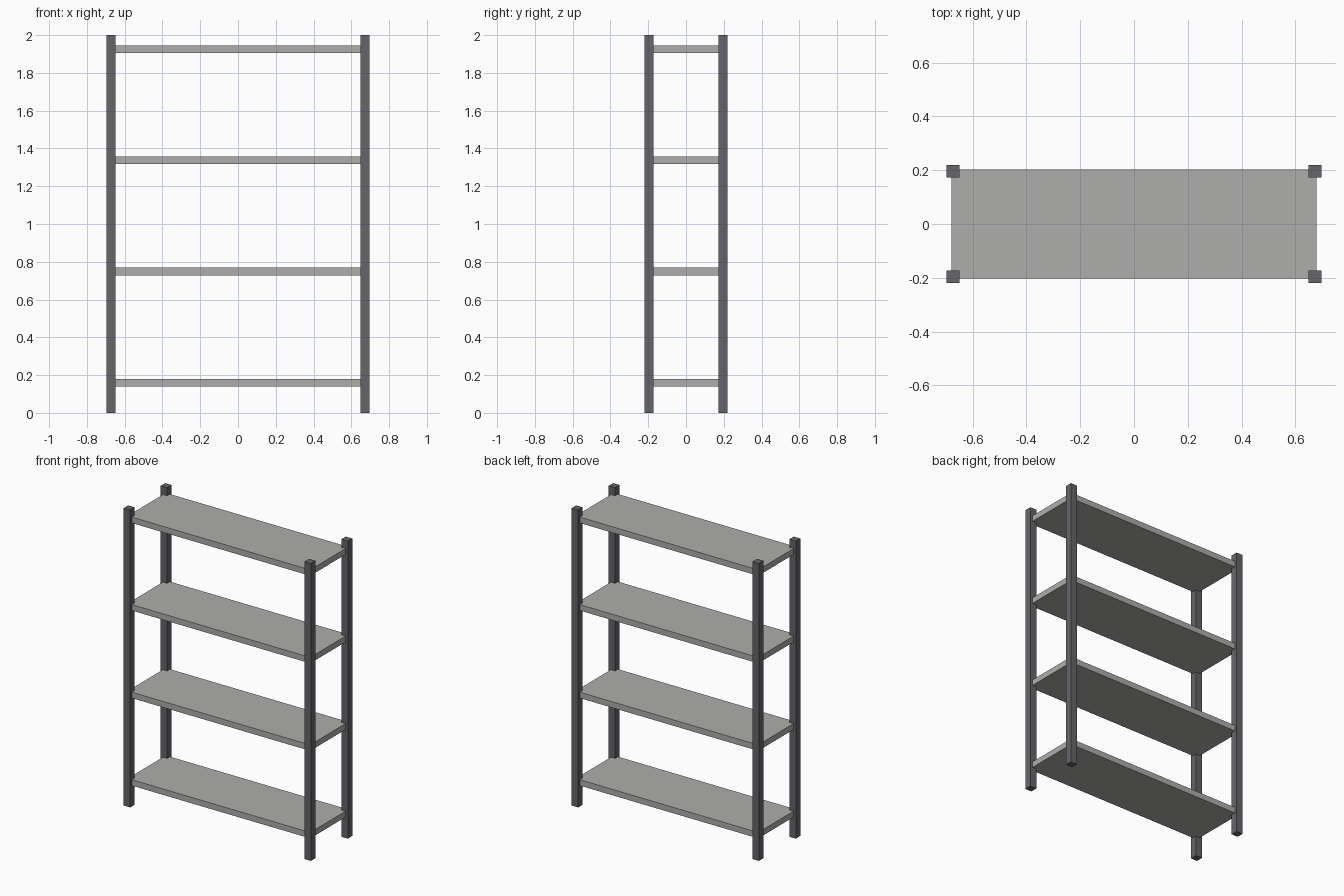
import bpy

if "Cube" in bpy.data.objects:
    bpy.data.objects.remove(bpy.data.objects["Cube"])


def material(name, rgb):
    mat = bpy.data.materials.new(name)
    mat.diffuse_color = (*rgb, 1.0)
    mat.use_nodes = True
    mat.node_tree.nodes["Principled BSDF"].inputs["Base Color"].default_value = mat.diffuse_color
    return mat


def box(name, centre, size, mat):
    bpy.ops.mesh.primitive_cube_add(size=1, location=centre)
    ob = bpy.context.object
    ob.name = name
    ob.scale = size
    bpy.ops.object.transform_apply(location=False, rotation=False, scale=True)
    ob.data.materials.append(mat)
    return ob


dark = material("dark_steel", (0.13, 0.13, 0.145))
light = material("light_grey", (0.42, 0.43, 0.41))

# Four square corner posts
POST = 0.048
for side, sx in (("left", -1), ("right", 1)):
    for end, sy in (("front", -1), ("back", 1)):
        box(f"{end}_{side}_post", (sx * 0.672, sy * 0.196, 1.0),
            (POST, POST, 2.0), dark)

# Four evenly spaced shelves, their corners let into the posts
for i in range(4):
    box(f"shelf_{i + 1}", (0, 0, 0.16 + i * 0.5885),
        (1.358, 0.405, 0.04), light)
